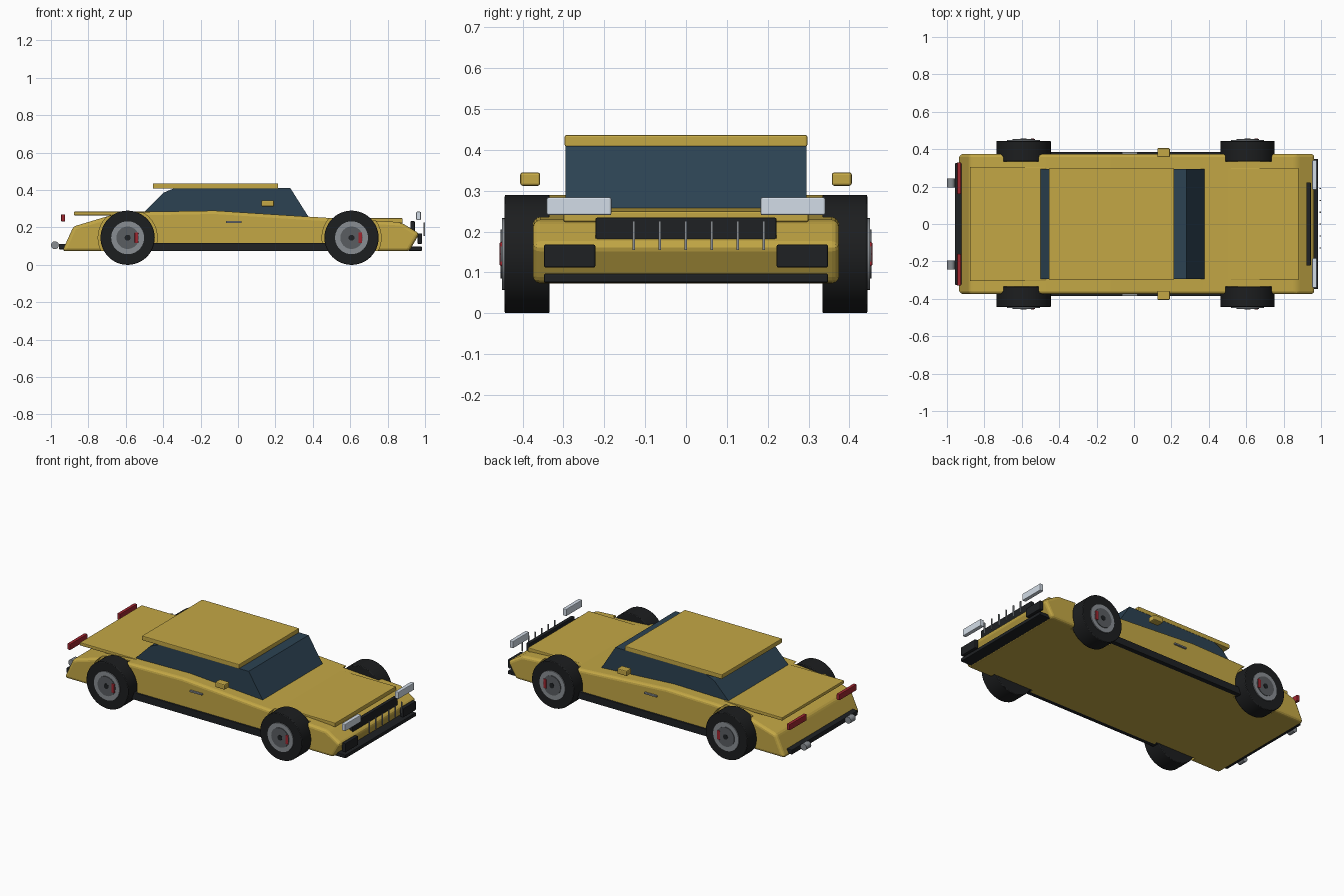
import bpy, bmesh, math

if "Cube" in bpy.data.objects:
    bpy.data.objects.remove(bpy.data.objects["Cube"])

def material(name, rgb):
    m = bpy.data.materials.new(name)
    m.diffuse_color = (*rgb, 1)
    m.use_nodes = True
    m.node_tree.nodes["Principled BSDF"].inputs["Base Color"].default_value = m.diffuse_color
    return m

GOLD = material("gold_paint", (0.55, 0.39, 0.06))
GLASS = material("dark_glass", (0.025, 0.055, 0.085))
BLACK = material("black_trim", (0.013, 0.015, 0.017))
RUBBER = material("rubber", (0.012, 0.013, 0.014))
RED = material("red_lens", (0.35, 0.02, 0.03))
LAMP = material("lamp_lens", (0.65, 0.72, 0.8))
STEEL = material("steel", (0.25, 0.27, 0.29))
DARK_STEEL = material("dark_steel", (0.10, 0.11, 0.12))

def finish(name, bm, mat, bevel=0, segments=2):
    bmesh.ops.recalc_face_normals(bm, faces=bm.faces)
    mesh = bpy.data.meshes.new(name)
    bm.to_mesh(mesh)
    bm.free()
    ob = bpy.data.objects.new(name, mesh)
    bpy.context.collection.objects.link(ob)
    if mat:
        mesh.materials.append(mat)
    if bevel:
        b = ob.modifiers.new("bevel", "BEVEL")
        b.width, b.segments = bevel, segments
        b.limit_method, b.angle_limit = "ANGLE", math.radians(25)
    return ob

def box(name, x, y, z, mat, bevel=0.004):
    """Box from (min, max) ranges."""
    bm = bmesh.new()
    bmesh.ops.create_cube(bm, size=1)
    for v in bm.verts:
        v.co = [r[0] if c < 0 else r[1] for r, c in zip((x, y, z), v.co)]
    return finish(name, bm, mat, bevel)

def pair(name, x, y, z, mat, bevel=0.004):
    """Box mirrored to both sides of the car."""
    box(name + "_left", x, y, z, mat, bevel)
    box(name + "_right", x, (-y[1], -y[0]), z, mat, bevel)

def extrude(name, profile, half, mat, bevel=0):
    """Side profile (x, z) extruded across the car."""
    bm = bmesh.new()
    face = bm.faces.new([bm.verts.new((x, -half, z)) for x, z in profile])
    new = bmesh.ops.extrude_face_region(bm, geom=[face])["geom"]
    for v in new:
        if isinstance(v, bmesh.types.BMVert):
            v.co.y = half
    return finish(name, bm, mat, bevel, 3)

def disc(name, x, z, r, y, mat, bevel=0, sides=40):
    """Cylinder along y between y[0] and y[1]."""
    bpy.ops.mesh.primitive_cylinder_add(vertices=sides, radius=r, depth=abs(y[1] - y[0]),
                                        location=(x, (y[0] + y[1]) / 2, z),
                                        rotation=(math.pi / 2, 0, 0))
    ob = bpy.context.object
    ob.name = name
    if mat:
        ob.data.materials.append(mat)
    bpy.ops.object.shade_smooth_by_angle(angle=math.radians(35))
    if bevel:
        b = ob.modifiers.new("bevel", "BEVEL")
        b.width, b.segments, b.limit_method = bevel, 2, "ANGLE"
    return ob

# main body shell
body = extrude("body", [(-0.94, 0.073), (-0.88, 0.205), (-0.67, 0.268), (-0.47, 0.284),
                        (-0.125, 0.29), (0.37, 0.258), (0.87, 0.228), (0.97, 0.167),
                        (0.915, 0.073)], 0.375, GOLD, 0.018)

# wheels and wheel arches
for end, x in (("rear", -0.59), ("front", 0.607)):
    for side, s in (("left", 1), ("right", -1)):
        tag = f"{end}_{side}"
        cut = disc("arch_cutter_" + tag, x, 0.145, 0.158, (s * 0.335, s * 0.5), None)
        cut.hide_render = True
        cut.hide_viewport = True
        mod = body.modifiers.new("arch", "BOOLEAN")
        mod.operation, mod.object, mod.solver = "DIFFERENCE", cut, "EXACT"
        disc("tyre_" + tag, x, 0.145, 0.145, (s * 0.334, s * 0.444), RUBBER, 0.004, 48)
        disc("rim_" + tag, x, 0.145, 0.088, (s * 0.40, s * 0.450), STEEL)
        disc("brake_disc_" + tag, x, 0.145, 0.060, (s * 0.40, s * 0.454), DARK_STEEL)
        disc("hub_cap_" + tag, x, 0.145, 0.016, (s * 0.40, s * 0.456), BLACK, 0, 20)
        box("caliper_" + tag, (x + 0.037, x + 0.057), sorted((s * 0.42, s * 0.457)),
            (0.116, 0.174), RED)

# cabin and panels
extrude("cabin_glass", [(-0.50, 0.27), (-0.50, 0.284), (-0.40, 0.385), (-0.34, 0.41),
                        (0.28, 0.41), (0.378, 0.255), (0.37, 0.24)], 0.295, GLASS)
box("roof", (-0.455, 0.215), (-0.297, 0.297), (0.408, 0.436), GOLD)
box("hood", (0.37, 0.88), (-0.30, 0.30), (0.224, 0.25), GOLD)
box("trunk_lid", (-0.877, -0.47), (-0.305, 0.305), (0.265, 0.285), GOLD)

# side details
pair("sill", (-0.48, 0.48), (0.345, 0.386), (0.073, 0.118), BLACK)
pair("door_handle", (-0.065, 0.02), (0.365, 0.386), (0.224, 0.234), STEEL, 0.002)
pair("mirror", (0.125, 0.192), (0.357, 0.406), (0.312, 0.345), GOLD, 0.006)

# front details
box("grille", (0.922, 0.945), (-0.222, 0.222), (0.178, 0.234), BLACK)
for i in range(6):
    y = -0.128 + 0.0636 * i
    box(f"grille_bar_{i + 1}", (0.991, 0.999), (y - 0.003, y + 0.003), (0.155, 0.226), STEEL, 0)
pair("air_intake", (0.96, 0.984), (0.222, 0.348), (0.112, 0.168), BLACK)
box("front_lip", (0.91, 0.985), (-0.348, 0.348), (0.075, 0.097), BLACK)
pair("headlight", (0.953, 0.978), (0.183, 0.341), (0.24, 0.284), LAMP)

# rear details
pair("tail_light", (-0.946, -0.925), (0.16, 0.33), (0.232, 0.27), RED)
box("rear_bumper", (-0.958, -0.92), (-0.325, 0.325), (0.083, 0.112), BLACK)
disc("exhaust_left", -0.979, 0.105, 0.021, (0.195, 0.242), STEEL, 0, 24)
disc("exhaust_right", -0.979, 0.105, 0.021, (-0.242, -0.195), STEEL, 0, 24)
